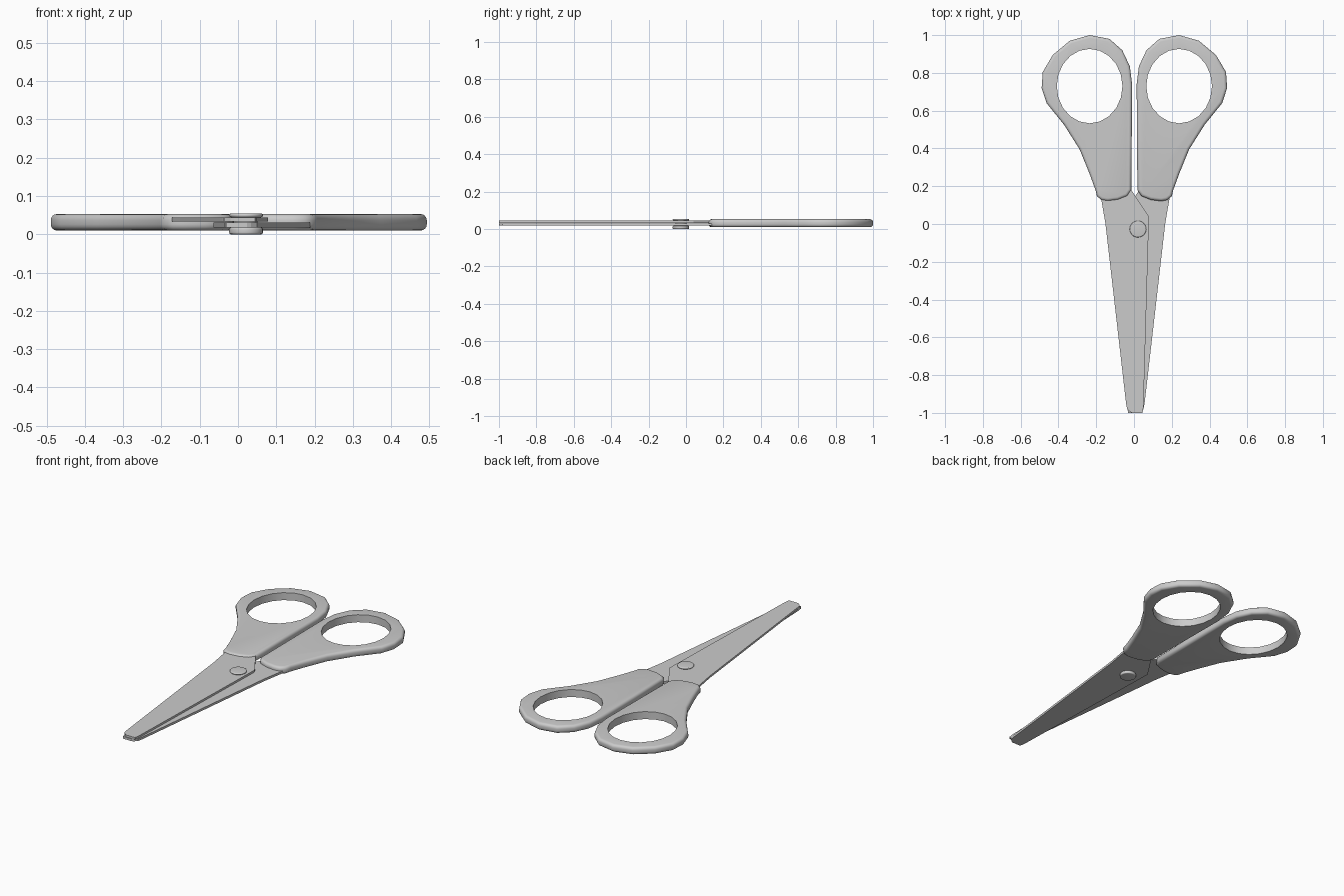
import bpy, bmesh, math

if "Cube" in bpy.data.objects:
    bpy.data.objects.remove(bpy.data.objects["Cube"])

HANDLE = [(-0.235, 1.0), (-0.34, 0.97), (-0.43, 0.895), (-0.483, 0.805), (-0.489, 0.72),
          (-0.463, 0.64), (-0.37, 0.525), (-0.288, 0.395), (-0.235, 0.265), (-0.204, 0.18),
          (-0.196, 0.147), (-0.172, 0.127), (-0.14, 0.121), (-0.085, 0.128), (-0.035, 0.148),
          (-0.014, 0.18), (-0.012, 0.45), (-0.010, 0.74), (-0.022, 0.835), (-0.062, 0.92),
          (-0.13, 0.98)]
BLADE = [(-0.19, 0.22), (-0.173, 0.13), (-0.151, 0.0), (-0.042, -0.95), (-0.036, -0.98),
         (-0.02, -0.995), (-0.01, -1.0), (0.045, -1.0), (0.05, -0.97), (0.078, 0.0),
         (0.078, 0.04), (-0.014, 0.18), (-0.03, 0.22)]


def prism(name, pts, z0, z1, bevel=0.0):
    """Extrude an outline from z0 to z1, optionally rounding both rims."""
    bm = bmesh.new()
    bottom = bm.faces.new([bm.verts.new((x, y, z0)) for x, y in pts])
    top = bmesh.ops.extrude_face_region(bm, geom=[bottom], use_keep_orig=True)
    for v in [g for g in top["geom"] if isinstance(g, bmesh.types.BMVert)]:
        v.co.z = z1
    bmesh.ops.recalc_face_normals(bm, faces=bm.faces[:])
    if bevel:
        rims = [e for e in bm.edges if abs(e.verts[0].co.z - e.verts[1].co.z) < 1e-6]
        bmesh.ops.bevel(bm, geom=rims, offset=bevel, segments=4, profile=0.5,
                        affect='EDGES', clamp_overlap=True)
    me = bpy.data.meshes.new(name)
    bm.to_mesh(me)
    bm.free()
    ob = bpy.data.objects.new(name, me)
    bpy.context.collection.objects.link(ob)
    return ob


def activate(ob):
    bpy.ops.object.select_all(action='DESELECT')
    ob.select_set(True)
    bpy.context.view_layer.objects.active = ob


def ellipse(cx, cy, rx, ry, n):
    return [(cx + rx * math.cos(2 * math.pi * i / n), cy + ry * math.sin(2 * math.pi * i / n))
            for i in range(n)]


def mirrored(pts, axis):
    return [(2 * axis - x, y) for x, y in pts]


# Handles with finger holes
hole = ellipse(-0.235, 0.73, 0.174, 0.197, 20)
for side, flip in (("left", False), ("right", True)):
    outline = mirrored(HANDLE, 0.002) if flip else HANDLE
    cut = mirrored(hole, 0.002) if flip else hole
    handle = prism(side + "_handle", outline, 0.01, 0.053, 0.016)
    cutter = prism("hole_cutter", cut, -0.1, 0.2)
    cutter.hide_render = True
    mod = handle.modifiers.new("finger_hole", 'BOOLEAN')
    mod.operation = 'DIFFERENCE'
    mod.solver = 'EXACT'
    mod.object = cutter
    activate(handle)
    bpy.ops.object.modifier_apply(modifier=mod.name)
    bpy.data.objects.remove(cutter)
    bpy.ops.object.shade_smooth_by_angle(angle=math.radians(40))

# Crossing blades, one above the other
prism("upper_blade", BLADE, 0.033, 0.0445)
prism("lower_blade", mirrored(BLADE, 0.007), 0.018, 0.031)

# Pivot rivet: two rounded heads joined by a shaft
rivet_parts = [("rivet_top", 0.044, 0.0445, 0.055, 0.005),
               ("rivet_bottom", 0.044, 0.0, 0.018, 0.005),
               ("rivet_shaft", 0.03, 0.012, 0.05, 0.0)]
for name, r, z0, z1, b in rivet_parts:
    part = prism(name, ellipse(0.021, -0.027, r, r, 24), z0, z1, b)
    activate(part)
    bpy.ops.object.shade_smooth_by_angle(angle=math.radians(40))
